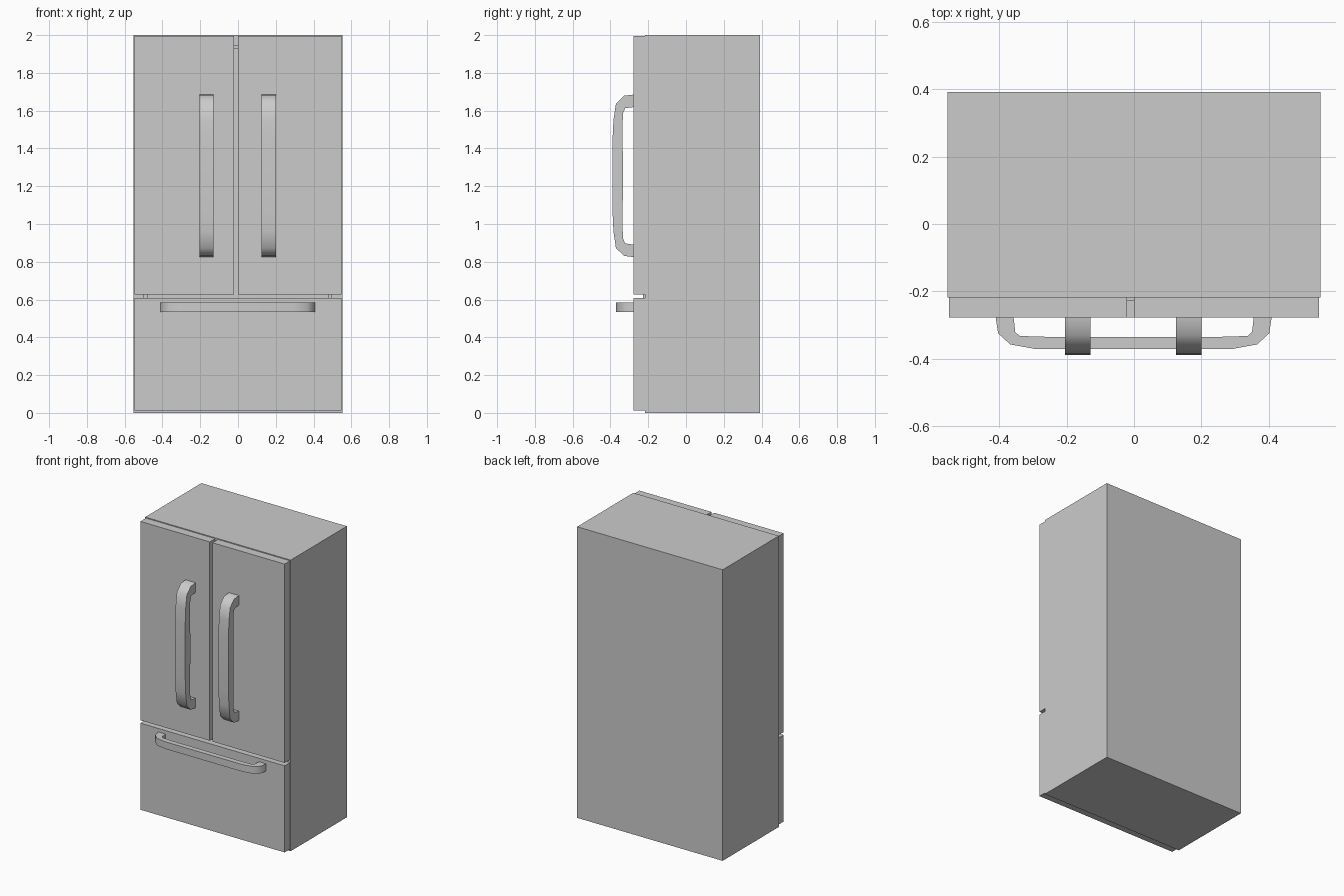
import bpy, bmesh
from mathutils import Vector

if "Cube" in bpy.data.objects:
    bpy.data.objects.remove(bpy.data.objects["Cube"])


def box(name, x, y, z):
    bm = bmesh.new()
    bmesh.ops.create_cube(bm, size=1)
    for v in bm.verts:
        v.co = Vector([r[0] + (c + 0.5) * (r[1] - r[0]) for c, r in zip(v.co, (x, y, z))])
    return finish(name, bm)


def finish(name, bm):
    bmesh.ops.recalc_face_normals(bm, faces=bm.faces)
    me = bpy.data.meshes.new(name)
    bm.to_mesh(me)
    bm.free()
    ob = bpy.data.objects.new(name, me)
    bpy.context.collection.objects.link(ob)
    return ob


def handle(name, half, centre, lo, hi, place):
    """Sweep a mirrored list of (outer, inner) half-profile pairs between lo and hi.
    Each point is (distance along the bar, depth y)."""
    pairs = half + [[(-u, y) for u, y in p] for p in reversed(half)]
    bm = bmesh.new()
    rings = []
    for (uo, yo), (ui, yi) in pairs:
        quad = [(uo, yo, lo), (uo, yo, hi), (ui, yi, hi), (ui, yi, lo)]
        rings.append([bm.verts.new(place(centre + u, y, w)) for u, y, w in quad])
    for a, b in zip(rings, rings[1:]):
        for i in range(4):
            j = (i + 1) % 4
            bm.faces.new((a[i], a[j], b[j], b[i]))
    bm.faces.new(rings[0])
    bm.faces.new(rings[-1])
    ob = finish(name, bm)
    bpy.ops.object.select_all(action='DESELECT')
    ob.select_set(True)
    bpy.context.view_layer.objects.active = ob
    bpy.ops.object.shade_smooth_by_angle(angle=0.85)


BODY_Y, DOOR_Y = -0.218, -0.277

# Cabinet, two upper doors and the freezer drawer
box("cabinet", (-0.553, 0.553), (BODY_Y, 0.392), (0, 2))
box("left_door", (-0.548, -0.021), (DOOR_Y, BODY_Y), (0.628, 1.994))
box("right_door", (0, 0.548), (DOOR_Y, BODY_Y), (0.628, 1.994))
box("drawer_front", (-0.548, 0.548), (DOOR_Y, BODY_Y), (0.013, 0.608))

# Small spacers in the gaps
for name, x in (("left_spacer", -0.491), ("right_spacer", 0.487)):
    box(name, (x - 0.011, x + 0.011), (-0.228, BODY_Y), (0.608, 0.628))
box("door_spacer", (-0.021, 0), (-0.228, BODY_Y), (1.926, 1.947))

# Vertical door handles
door_half = [
    [(0.430, DOOR_Y), (0.364, DOOR_Y)],
    [(0.424, -0.328), (0.358, -0.322)],
    [(0.382, -0.371), (0.330, -0.334)],
    [(0.295, -0.384), (0.210, -0.337)],
    [(0.190, -0.389), (0.100, -0.334)],
]
for name, lo, hi in (("left_handle", -0.205, -0.129), ("right_handle", 0.124, 0.200)):
    handle(name, door_half, 1.255, lo, hi, lambda u, y, w: (w, y, u))

# Horizontal drawer handle
drawer_half = [
    [(0.409, DOOR_Y), (0.356, DOOR_Y)],
    [(0.402, -0.324), (0.351, -0.320)],
    [(0.366, -0.357), (0.338, -0.332)],
    [(0.289, -0.371), (0.240, -0.335)],
]
handle("drawer_handle", drawer_half, -0.001, 0.535, 0.584, lambda u, y, w: (u, y, w))
